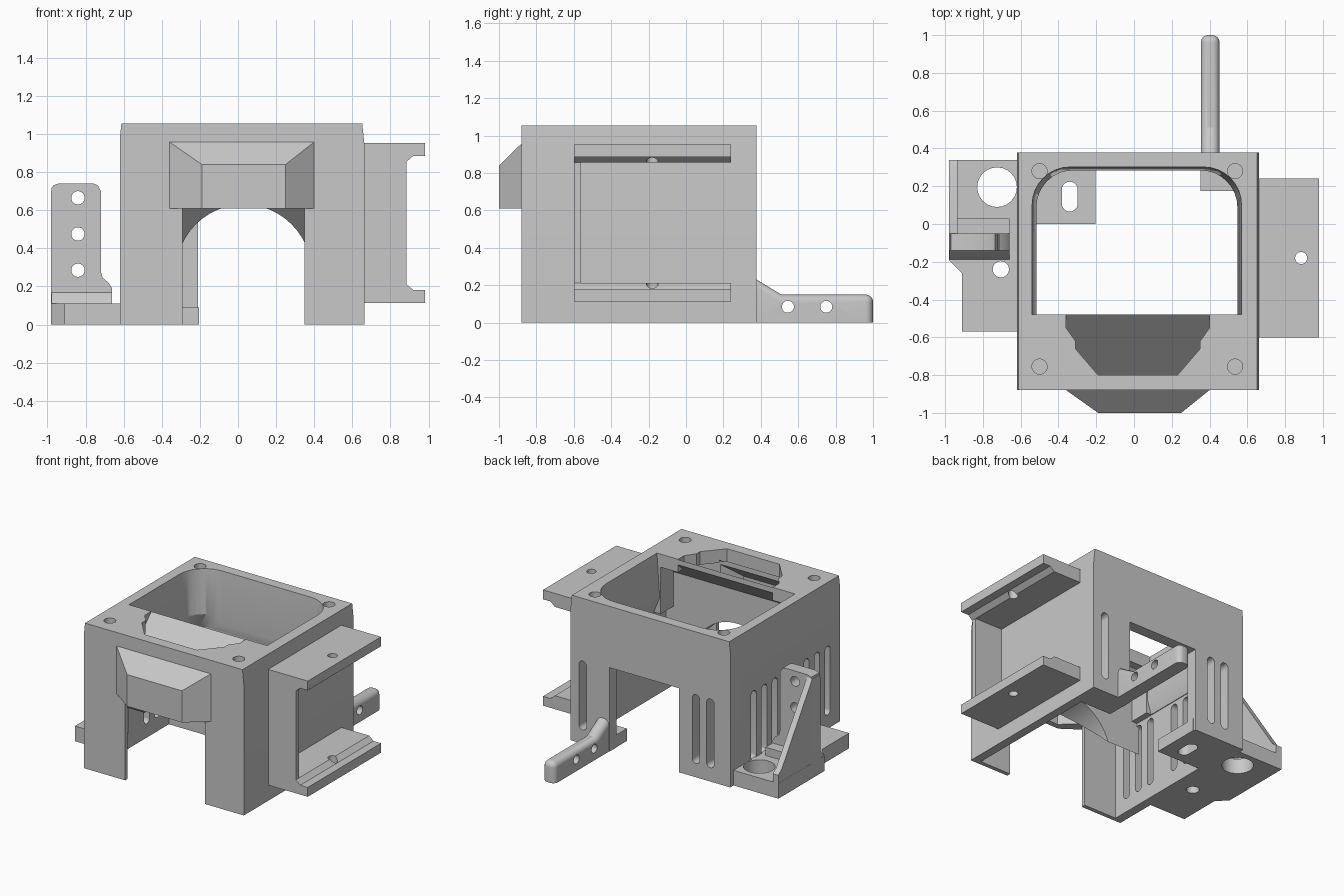
import bpy, bmesh, math

if "Cube" in bpy.data.objects:
    bpy.data.objects.remove(bpy.data.objects["Cube"])

grey = bpy.data.materials.new("plain grey")
grey.use_nodes = True
grey.diffuse_color = (0.58, 0.58, 0.58, 1)
grey.node_tree.nodes["Principled BSDF"].inputs["Base Color"].default_value = grey.diffuse_color


def loft(name, loop_a, loop_b):
    """Closed solid between two matching loops."""
    bm = bmesh.new()
    a = [bm.verts.new(p) for p in loop_a]
    b = [bm.verts.new(p) for p in loop_b]
    n = len(a)
    bm.faces.new(a)
    bm.faces.new(b[::-1])
    for i in range(n):
        j = (i + 1) % n
        bm.faces.new((a[j], a[i], b[i], b[j]))
    bmesh.ops.recalc_face_normals(bm, faces=bm.faces)
    mesh = bpy.data.meshes.new(name)
    bm.to_mesh(mesh)
    bm.free()
    mesh.materials.append(grey)
    ob = bpy.data.objects.new(name, mesh)
    bpy.context.collection.objects.link(ob)
    return ob


def prism(name, axis, outline, lo, hi):
    """Extrude a 2D outline along x, y or z."""
    place = {"x": lambda u, v, d: (d, u, v),
             "y": lambda u, v, d: (u, d, v),
             "z": lambda u, v, d: (u, v, d)}[axis]
    return loft(name, [place(u, v, lo) for u, v in outline],
                [place(u, v, hi) for u, v in outline])


def box(name, x0, x1, y0, y1, z0, z1):
    return prism(name, "z", [(x0, y0), (x1, y0), (x1, y1), (x0, y1)], z0, z1)


def stadium(u, v, r, half=0.0, steps=12):
    """Circle, or an upright slot when half is above zero."""
    pts = []
    for side, start in ((1, 0), (-1, math.pi)):
        for i in range(steps + 1 if half else steps):
            t = start + math.pi * i / steps
            pts.append((u + r * math.cos(t), v + side * half + r * math.sin(t)))
    return pts


def hole(axis, u, v, r, lo, hi, half=0.0):
    return prism("hole_cutter", axis, stadium(u, v, r, half), lo, hi)


def bake(ob):
    graph = bpy.context.evaluated_depsgraph_get()
    mesh = bpy.data.meshes.new_from_object(ob.evaluated_get(graph))
    ob.modifiers.clear()
    ob.data = mesh


def cut(ob, cutters):
    for c in cutters:
        m = ob.modifiers.new("cut", "BOOLEAN")
        m.operation, m.solver, m.object = "DIFFERENCE", "EXACT", c
    bpy.context.view_layer.update()
    bake(ob)
    for c in cutters:
        bpy.data.objects.remove(c)


def rect_at(y, x0, x1, z0, z1):
    return [(x0, y, z0), (x1, y, z0), (x1, y, z1), (x0, y, z1)]


def opening_at(z, x0, x1, y1, r=0.2):
    """Opening outline, square at the front and rounded at the back."""
    pts = [(x0, -0.48, z), (x1, -0.48, z)]
    for cx, start in ((x1 - r, 0), (x0 + r, math.pi / 2)):
        for i in range(9):
            t = start + i * math.pi / 16
            pts.append((cx + r * math.cos(t), y1 - r + r * math.sin(t), z))
    return pts


def hood_cavity():
    return loft("hood_cutter", rect_at(-0.76, -0.36, 0.41, 0.5, 0.98),
                rect_at(-0.96, -0.15, 0.21, 0.5, 0.80))


# Housing: slightly tapered box, hollow and open below
body = prism("housing", "y", [(-0.62, 0), (0.663, 0), (0.663, 0.95), (0.652, 1.055),
                              (-0.612, 1.055), (-0.62, 0.98)], -0.88, 0.378)
cutters = [
    box("lower_cavity_cutter", -0.555, 0.60, -0.85, 0.295, -0.1, 0.62),
    box("front_cavity_cutter", -0.51, 0.54, -0.85, -0.47, 0.6, 0.96),
    loft("opening_cutter", opening_at(1.08, -0.541, 0.571, 0.303),
         opening_at(0.60, -0.508, 0.538, 0.28)),
    loft("flare_cutter", opening_at(0.78, -0.50, 0.53, 0.27),
         opening_at(0.61, -0.553, 0.598, 0.293, 0.1)),
    prism("duct_inlet_cutter", "z", [(-0.36, -0.45), (-0.36, -0.55), (-0.31, -0.62),
          (-0.31, -0.66), (-0.19, -0.80), (0.23, -0.80), (0.35, -0.66),
          (0.35, -0.62), (0.40, -0.55), (0.40, -0.45)], 0.9, 1.2),
    box("front_notch_cutter", -0.29, 0.35, -1.0, -0.7, -0.1, 0.61),
    box("back_notch_cutter", -0.21, 0.35, 0.2, 0.5, -0.1, 0.61),
    hood_cavity(),
]
cutters += [hole("z", x, y, 0.04, 0.98, 1.2) for x in (-0.5, 0.535) for y in (-0.755, 0.28)]
cutters += [hole("y", x, 0.35, 0.03, 0.2, 0.5, 0.22) for x in (-0.46, -0.345, 0.565)]
cutters += [hole("x", 0.11 - 0.121 * i, 0.35, 0.03, -0.8, -0.45, 0.22)
            for i in range(8) if i != 4]
cut(body, cutters)

# Front air hood, open below
hood = loft("air_hood", rect_at(-0.879, -0.36, 0.40, 0.61, 0.958),
            rect_at(-1.0, -0.19, 0.25, 0.61, 0.84))
cut(hood, [hood_cavity()])

# Sloped ramp from the top opening to the hood, with an arched rear wall below
ramp = prism("duct_ramp", "x", [(-0.48, 1.053), (-0.86, 0.67), (-0.86, 0.62), (-0.63, 0.39),
                                (-0.63, 0.87), (-0.48, 1.015)], -0.57, 0.615)
cut(ramp, [prism("arch_cutter", "y", stadium(0.03, 0.275, 0.355, steps=24), -1, -0.3)])

# Inner floor tabs
tab = box("slotted_floor_tab", -0.60, -0.205, 0.0, 0.36, 0, 0.09)
cut(tab, [hole("z", -0.34, 0.145, 0.042, -0.1, 0.2, 0.037)])
box("arm_floor_tab", 0.352, 0.64, 0.175, 0.36, 0, 0.09)

# Rear arm, rounded above and at its tip, with two cross holes
arm = prism("rear_arm", "x", [(0.32, -0.06), (1.0, -0.06), (1.0, 0.15), (0.51, 0.15),
                              (0.37, 0.235), (0.32, 0.235)], 0.354, 0.453)
bev = arm.modifiers.new("round", "BEVEL")
bev.width, bev.segments, bev.limit_method = 0.044, 6, "ANGLE"
bev.angle_limit = math.radians(40)
bpy.context.view_layer.update()
bake(arm)
cut(arm, [box("arm_base_cutter", 0, 1, 0, 2, -0.5, 0)]
    + [hole("x", y, 0.085, 0.032, 0.2, 0.6) for y in (0.545, 0.75)])

# Side rail holder: two lipped shelves and a front end wall
mid = 0.533
for name, s in (("rail_upper_shelf", 1), ("rail_lower_shelf", -1)):
    outline = [(0.65, 0.42), (0.98, 0.42), (0.98, 0.352), (0.92, 0.352),
               (0.885, 0.322), (0.65, 0.322)]
    shelf = prism(name, "y", [(x, mid + s * h) for x, h in outline], -0.60, 0.24)
    cut(shelf, [hole("z", 0.885, -0.18, 0.032, 0, 1.2)])
box("rail_end_wall", 0.65, 0.885, -0.60, -0.565, 0.15, 0.92)

# Side base plate
base = prism("side_base", "z", [(-0.61, -0.57), (-0.61, 0.34), (-0.98, 0.34), (-0.98, -0.19),
                                (-0.91, -0.26), (-0.91, -0.57)], 0, 0.11)
cut(base, [hole("z", -0.725, 0.195, 0.105, -0.1, 0.3),
           hole("z", -0.705, -0.24, 0.043, -0.1, 0.3)])

# Upright plate with three holes, flared foot and rounded top
plate = prism("upright_plate", "y", [(-0.98, 0.10), (-0.66, 0.10), (-0.66, 0.19), (-0.68, 0.22),
              (-0.71, 0.245), (-0.72, 0.28), (-0.72, 0.70), (-0.735, 0.73), (-0.76, 0.74),
              (-0.94, 0.74), (-0.97, 0.73), (-0.98, 0.70)], -0.14, -0.05)
cut(plate, [hole("y", -0.84, z, 0.035, -0.4, 0.1) for z in (0.285, 0.475, 0.665)])
prism("upright_foot", "x", [(-0.19, 0.10), (-0.185, 0.12), (-0.138, 0.17), (0.03, 0.17),
                            (0.03, 0.10)], -0.978, -0.66)
prism("side_gusset", "x", [(-0.138, 0.10), (0.34, 0.10), (0.34, 0.17), (0.30, 0.20),
                           (-0.05, 0.72), (-0.138, 0.72)], -0.979, -0.935)

# Smooth the rounded surfaces while keeping hard edges sharp
for ob in [o for o in bpy.context.collection.objects if o.type == "MESH"]:
    bpy.ops.object.select_all(action="DESELECT")
    ob.select_set(True)
    bpy.context.view_layer.objects.active = ob
    bpy.ops.object.shade_smooth_by_angle(angle=math.radians(30))
